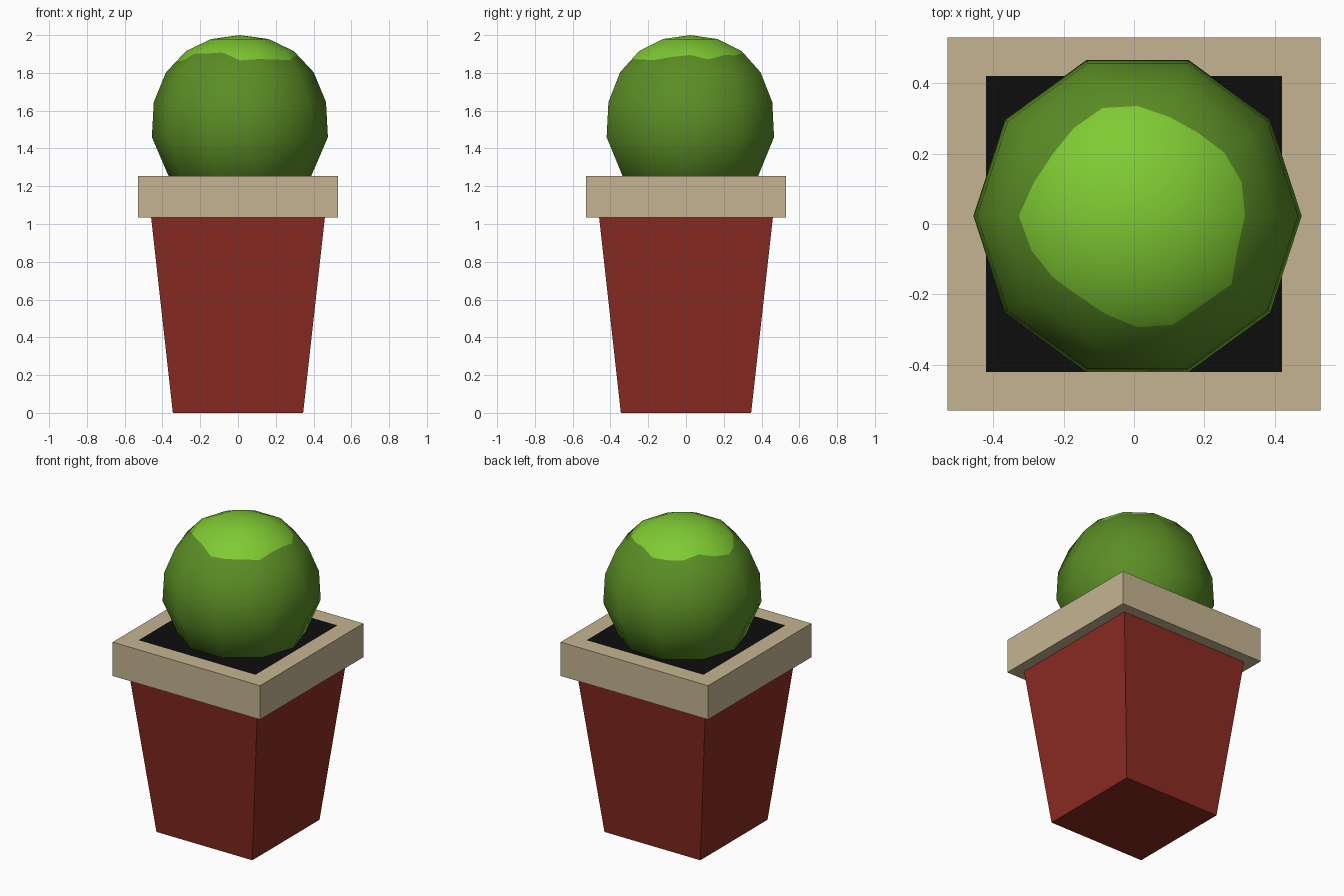
import bpy, bmesh, math
from mathutils import Vector

if "Cube" in bpy.data.objects:
    bpy.data.objects.remove(bpy.data.objects["Cube"])


def material(name, rgb):
    lin = [((c / 255 + 0.055) / 1.055) ** 2.4 if c > 10 else c / 255 / 12.92 for c in rgb]
    m = bpy.data.materials.new(name)
    m.diffuse_color = (*lin, 1)
    m.use_nodes = True
    m.node_tree.nodes["Principled BSDF"].inputs["Base Color"].default_value = m.diffuse_color
    return m


RED = material("red_clay", (139, 43, 34))
TAN = material("tan_rim", (197, 180, 145))
SOIL = material("black_soil", (13, 13, 13))
LEAF = material("dark_green", (91, 141, 37))
TIP = material("light_green", (127, 202, 51))


def finish(name, bm, mats):
    bmesh.ops.recalc_face_normals(bm, faces=bm.faces[:])
    me = bpy.data.meshes.new(name)
    bm.to_mesh(me)
    bm.free()
    for m in mats:
        me.materials.append(m)
    ob = bpy.data.objects.new(name, me)
    bpy.context.collection.objects.link(ob)
    return ob


def tapered_box(bm, half_low, half_top, z0, z1):
    bmesh.ops.create_cube(bm, size=2)
    for v in bm.verts:
        h, z = (half_top, z1) if v.co.z > 0 else (half_low, z0)
        v.co = (v.co.x * h, v.co.y * h, z)


# Tapered square pot
bm = bmesh.new()
tapered_box(bm, 0.345, 0.46, 0, 1.035)
finish("pot", bm, [RED])

# Rim, with the soil as an inset face on top
bm = bmesh.new()
tapered_box(bm, 0.53, 0.53, 1.035, 1.255)
bm.normal_update()
top = max(bm.faces, key=lambda f: f.calc_center_median().z)
bmesh.ops.inset_region(bm, faces=[top], thickness=0.155)
top.material_index = 1
finish("rim_and_soil", bm, [TAN, SOIL])

# Ball-shaped bush: ten-sided rings, with a wavy ring bounding the light cap
wave = [.305, .327, .305, .307, .295, .328, .322, .324, .298, .325,
        .337, .333, .297, .297, .293, .332, .325, .328, .33, .314]
N = len(wave)
profile = [(0.153, 1.979), (0.286, 1.915), None, (0.391, 1.803),
           (0.456, 1.645), (0.466, 1.46), (0.35, 1.19)]
bm = bmesh.new()
rings = []
for p in profile:
    ring = []
    for i in range(N):
        if p:
            r, z = p
        else:
            r = wave[i]
            z = 1.915 - 0.112 * (r - 0.286) / 0.105
        if i % 2:
            r *= math.cos(math.pi / 10)
        a = 2 * math.pi * i / N
        ring.append(bm.verts.new((r * math.cos(a), r * math.sin(a), z)))
    rings.append(ring)
apex = bm.verts.new((0, 0, 2.0))
for i in range(N):
    j = (i + 1) % N
    bm.faces.new((apex, rings[0][i], rings[0][j])).material_index = 1
    for k in range(len(rings) - 1):
        f = bm.faces.new((rings[k][i], rings[k + 1][i], rings[k + 1][j], rings[k][j]))
        f.material_index = 1 if k < 2 else 0
bm.faces.new(rings[-1])
for f in bm.faces:
    f.smooth = True
bush = finish("bush", bm, [LEAF, TIP])
centre = Vector((0, 0, 1.53))
bush.data.normals_split_custom_set_from_vertices(
    [(v.co - centre).normalized() for v in bush.data.vertices])
bush.location = (0.01, 0.023, 0)
